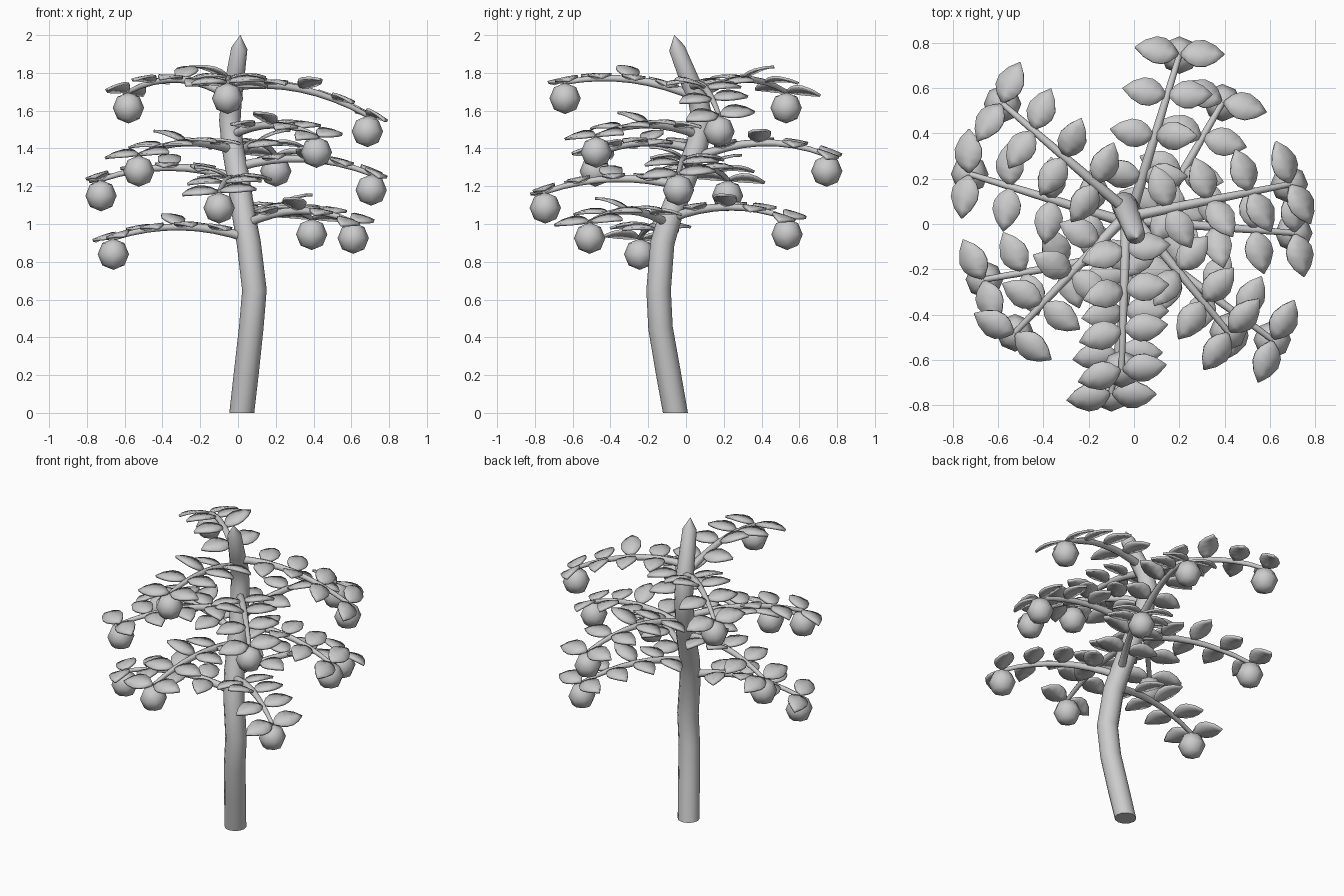
import bpy, bmesh, math
from mathutils import Vector, Matrix

if "Cube" in bpy.data.objects:
    bpy.data.objects.remove(bpy.data.objects["Cube"])

# trunk stations: x, y, z, radius
TRUNK = [(.02, -.056, 0, .066), (.045, -.095, .22, .066), (.07, -.135, .45, .065),
         (.087, -.145, .65, .065), (.057, -.125, .9, .064), (.03, -.08, 1.05, .062),
         (0, 0, 1.25, .06), (-.03, .06, 1.42, .058), (-.043, .085, 1.55, .057),
         (-.035, .065, 1.66, .055), (-.016, .015, 1.77, .05), (.007, -.048, 1.93, .043),
         (.012, -.062, 2.0, .001)]

# branches: tip x, tip y, then height at trunk, middle and tip
BRANCHES = [(-.66, -.245, .925, .985, .925), (.61, -.51, 1.0, 1.07, 1.01),
            (.39, .535, 1.03, 1.09, 1.03), (-.10, -.745, 1.2, 1.24, 1.17),
            (-.725, .22, 1.24, 1.30, 1.235), (.705, -.04, 1.3, 1.345, 1.265),
            (.20, .745, 1.34, 1.43, 1.365), (-.525, -.48, 1.39, 1.43, 1.365),
            (.415, -.475, 1.47, 1.525, 1.465), (.685, .175, 1.73, 1.715, 1.575),
            (-.58, .53, 1.67, 1.765, 1.70), (-.055, -.64, 1.67, 1.765, 1.75)]

FRUIT_R = .083


def finish(name, bm, smooth=True):
    bmesh.ops.recalc_face_normals(bm, faces=bm.faces)
    me = bpy.data.meshes.new(name)
    bm.to_mesh(me)
    bm.free()
    for p in me.polygons:
        p.use_smooth = smooth
    ob = bpy.data.objects.new(name, me)
    bpy.context.collection.objects.link(ob)
    return ob


def sharpen(ob, angle):
    bpy.ops.object.select_all(action='DESELECT')
    ob.select_set(True)
    bpy.context.view_layer.objects.active = ob
    bpy.ops.object.shade_smooth_by_angle(angle=math.radians(angle))


def tube(bm, pts, radii, sides, level=False):
    """Skin rings along a path; level keeps the first ring flat on the ground."""
    rings = []
    for i, (p, r) in enumerate(zip(pts, radii)):
        t = (pts[min(i + 1, len(pts) - 1)] - pts[max(i - 1, 0)]).normalized()
        if level and i == 0:
            t = Vector((0, 0, 1))
        ref = Vector((1, 0, 0)) if abs(t.z) > .8 else Vector((0, 0, 1))
        a = t.cross(ref).normalized()
        b = t.cross(a)
        rings.append([bm.verts.new(p + r * (math.cos(k) * a + math.sin(k) * b))
                      for k in (2 * math.pi * j / sides for j in range(sides))])
    for r0, r1 in zip(rings, rings[1:]):
        for j in range(sides):
            k = (j + 1) % sides
            bm.faces.new((r0[j], r0[k], r1[k], r1[j]))
    bm.faces.new(rings[0])
    bm.faces.new(rings[-1])


def trunk_at(z):
    for a, b in zip(TRUNK, TRUNK[1:]):
        if a[2] <= z <= b[2]:
            return Vector(a[:3]).lerp(Vector(b[:3]), (z - a[2]) / (b[2] - a[2]))


def leaf(bm, base, d, n):
    """Arched pointed leaf growing from base along d with upward normal n."""
    side = n.cross(d)
    rows = []
    for u, w in ((.04, .008), (.2, .043), (.36, .06), (.56, .061), (.8, .038), (1, .002)):
        mid = base + d * (.198 * u) + n * (.08 * u * (1 - u) + .003 * u)
        rows.append([bm.verts.new(mid + side * (w * s) - n * (.04 * w * abs(s)))
                     for s in (-1, 0, 1)])
    for a, b in zip(rows, rows[1:]):
        for i in (0, 1):
            bm.faces.new((a[i], a[i + 1], b[i + 1], b[i]))


# trunk
bm = bmesh.new()
tube(bm, [Vector(s[:3]) for s in TRUNK], [s[3] for s in TRUNK], 12, level=True)
sharpen(finish("trunk", bm), 40)

branches, leaves, fruits = bmesh.new(), bmesh.new(), bmesh.new()
for x, y, z0, zm, z1 in BRANCHES:
    start, tip = trunk_at(z0), Vector((x, y, z1))
    ctrl = (start + tip) / 2
    ctrl.z = 2 * zm - (z0 + z1) / 2

    def at(t):
        return start * (1 - t) ** 2 + ctrl * (2 * t * (1 - t)) + tip * t * t

    # drooping branch
    ts = [i / 8 for i in range(9)]
    tube(branches, [at(t) for t in ts], [.025 - .012 * t for t in ts], 8)
    # leaf pairs; one leaf of the middle pair tips upward
    for t in (.25, .5, .75, 1):
        tan = (at(t + .01) - at(t - .01)).normalized()
        n = tan.cross(Vector((0, 0, 1)).cross(tan)).normalized()
        for deg in (98, -72):
            d = Matrix.Rotation(math.radians(deg), 3, n) @ tan
            pitch = 18 if t == .5 and deg < 0 else 0
            rot = Matrix.Rotation(math.radians(-pitch), 3, n.cross(d))
            leaf(leaves, at(t), rot @ d, rot @ n)
    # hanging fruit
    bmesh.ops.create_uvsphere(fruits, u_segments=8, v_segments=4, radius=FRUIT_R,
                              matrix=Matrix.Translation(tip - Vector((0, 0, .085))))

sharpen(finish("branches", branches), 50)
finish("fruits", fruits)
ob = finish("leaves", leaves)
mod = ob.modifiers.new("thickness", 'SOLIDIFY')
mod.thickness = .014
mod.offset = 0
sharpen(ob, 50)
